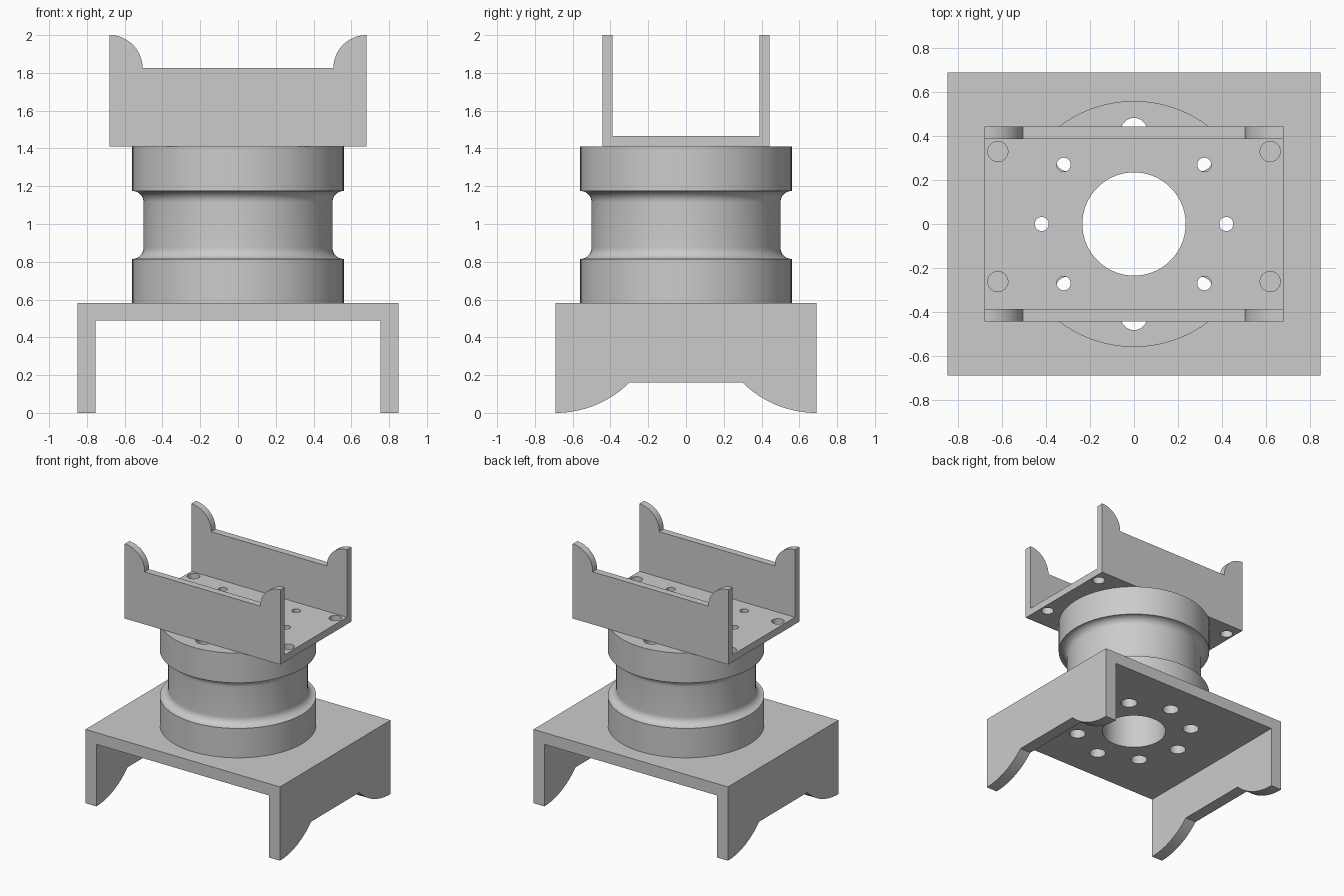
import bpy, bmesh
from math import sin, cos, pi, radians, asin
from mathutils import Matrix, Vector

cube = bpy.data.objects.get("Cube")
if cube:
    bpy.data.objects.remove(cube, do_unlink=True)

grey = bpy.data.materials.new("light_grey")
grey.use_nodes = True
GREY = (0.6, 0.6, 0.6, 1)
grey.diffuse_color = GREY
grey.node_tree.nodes["Principled BSDF"].inputs["Base Color"].default_value = GREY


def finish(name, bm):
    bmesh.ops.recalc_face_normals(bm, faces=bm.faces)
    mesh = bpy.data.meshes.new(name)
    bm.to_mesh(mesh)
    bm.free()
    mesh.materials.append(grey)
    obj = bpy.data.objects.new(name, mesh)
    bpy.context.collection.objects.link(obj)
    return obj


def prism(name, profile, axis, half):
    """Extrude a profile (horizontal, z) along x or y, from -half to half."""
    bm = bmesh.new()
    place = (lambda a, z: (-half, a, z)) if axis == "x" else (lambda a, z: (a, -half, z))
    face = bm.faces.new([bm.verts.new(place(a, z)) for a, z in profile])
    top = bmesh.ops.extrude_face_region(bm, geom=[face])["geom"]
    shift = Vector((2 * half, 0, 0) if axis == "x" else (0, 2 * half, 0))
    bmesh.ops.translate(bm, vec=shift, verts=[v for v in top if isinstance(v, bmesh.types.BMVert)])
    return finish(name, bm)


def rod(radius, depth, centre, axis="z", segments=32):
    bm = bmesh.new()
    bmesh.ops.create_cone(bm, cap_ends=True, segments=segments, radius1=radius,
                          radius2=radius, depth=depth)
    turn = Matrix.Rotation(pi / 2, 4, "Y") if axis == "x" else Matrix()
    bm.transform(Matrix.Translation(centre) @ turn)
    cutter = finish("cutter", bm)
    cutter.hide_render = True
    return cutter


def combine(obj, tool, operation="DIFFERENCE"):
    mod = obj.modifiers.new("cut", "BOOLEAN")
    mod.operation, mod.solver, mod.object = operation, "EXACT", tool
    bpy.context.view_layer.objects.active = obj
    bpy.ops.object.modifier_apply(modifier=mod.name)
    bpy.data.objects.remove(tool, do_unlink=True)


def smooth(obj):
    bpy.ops.object.select_all(action="DESELECT")
    obj.select_set(True)
    bpy.context.view_layer.objects.active = obj
    bpy.ops.object.shade_smooth_by_angle(angle=radians(30))


def arc(cx, cz, r, start, end, n=16):
    angles = [start + (end - start) * i / n for i in range(n + 1)]
    return [(cx + r * cos(t), cz + r * sin(t)) for t in angles]


def mirrored(half):
    """Close a right-hand profile with its mirror image."""
    return half + [(-a, z) for a, z in reversed(half)]


def bolt_circle(obj, z):
    for i in range(8):
        t = i * pi / 4
        combine(obj, rod(0.06, 2, (0.423 * cos(t), 0.423 * sin(t), z)))


BORE = 0.235

# Base bracket: inverted channel trimmed by its scalloped side outline
base = prism("base_bracket", mirrored([(0.755, 0.49), (0.755, -0.1), (0.85, -0.1), (0.85, 0.7)]), "y", 0.8)
R = 0.555
foot = arc(0.69, R, R, -pi / 2 - asin(0.39 / R), -pi / 2)
combine(base, prism("outline", mirrored(foot + [(0.69, 0.583)]), "x", 1), "INTERSECT")
combine(base, rod(BORE, 1, (0, 0, 0.5), segments=96))
bolt_circle(base, 0.5)
for y in (-0.59, 0.59):
    combine(base, rod(0.032, 3, (0, y, 0.237), "x"))
smooth(base)

# Spool: lathed ring with two flanges and filleted neck
F = 0.06
section = [(BORE, 0.583), (0.56, 0.583), (0.56, 0.815)]
section += arc(0.56, 0.815 + F, F, -pi / 2, -pi, 10)[1:]
section += arc(0.56, 1.175 - F, F, pi, pi / 2, 10)[:-1]
section += [(0.56, 1.175), (0.56, 1.41), (BORE, 1.41)]
bm = bmesh.new()
ring = [bm.verts.new((r, 0, z)) for r, z in section]
edges = [bm.edges.new((ring[i - 1], ring[i])) for i in range(len(ring))]
bmesh.ops.spin(bm, geom=ring + edges, cent=(0, 0, 0), axis=(0, 0, 1), angle=2 * pi, steps=96)
bmesh.ops.remove_doubles(bm, verts=bm.verts, dist=0.0001)
spool = finish("spool", bm)
bolt_circle(spool, 1)
smooth(spool)

# Top cradle: upright channel trimmed by an outline with rounded ears
cradle = prism("top_cradle", mirrored([(0.388, 1.466), (0.388, 2.2), (0.443, 2.2), (0.443, 1.3)]), "x", 0.8)
ear = arc(0.68, 1.825, 0.175, pi, pi / 2)
combine(cradle, prism("outline", mirrored(ear + [(0.68, 1.41)]), "y", 0.6), "INTERSECT")
combine(cradle, rod(BORE, 0.4, (0, 0, 1.44), segments=96))
for side in (-1, 1):
    for x, y, r in ((0.42, 0, 0.032), (0.32, 0.27, 0.032), (0.32, -0.27, 0.032),
                    (0.62, 0.33, 0.046), (0.62, -0.262, 0.046)):
        combine(cradle, rod(r, 0.3, (side * x, y, 1.44)))
smooth(cradle)
